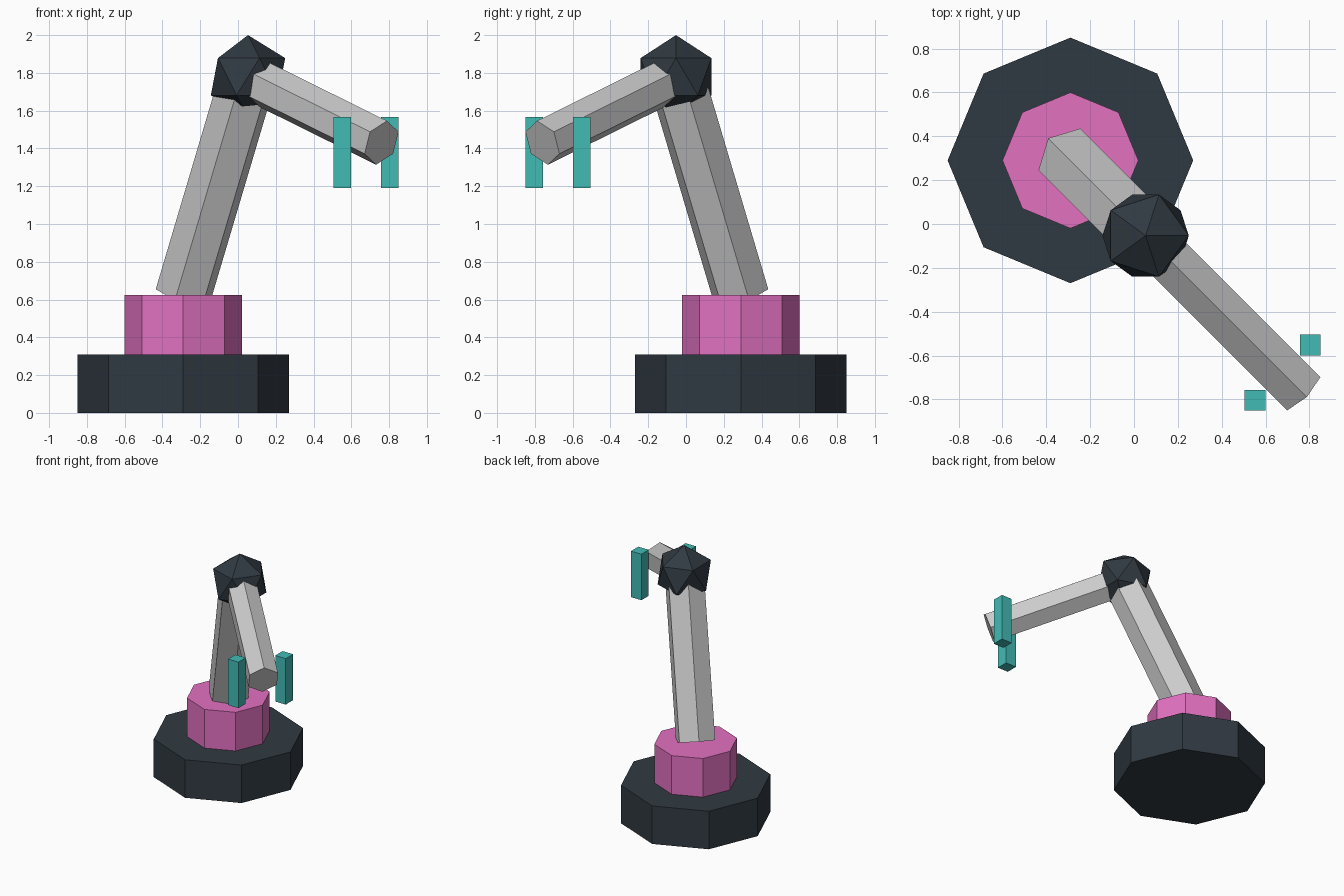
import bpy, bmesh
from math import cos, sin, tau
from mathutils import Vector

if "Cube" in bpy.data.objects:
    bpy.data.objects.remove(bpy.data.objects["Cube"])


def material(name, rgb):
    m = bpy.data.materials.new(name)
    m.diffuse_color = (*rgb, 1)
    m.use_nodes = True
    m.node_tree.nodes["Principled BSDF"].inputs["Base Color"].default_value = m.diffuse_color
    return m


DARK = material("dark_slate", (0.03, 0.042, 0.054))
PINK = material("pink", (0.76, 0.165, 0.53))
TEAL = material("teal", (0.055, 0.50, 0.46))


def add_object(name, bm, mat=None):
    bmesh.ops.recalc_face_normals(bm, faces=bm.faces)
    me = bpy.data.meshes.new(name)
    bm.to_mesh(me)
    bm.free()
    ob = bpy.data.objects.new(name, me)
    bpy.context.collection.objects.link(ob)
    if mat:
        me.materials.append(mat)
    return ob


def prism(name, start, end, radius, sides, side_dir, mat=None):
    """Regular prism from start to end, with a corner lying along side_dir x axis x axis."""
    start, end = Vector(start), Vector(end)
    axis = (end - start).normalized()
    v = Vector(side_dir).normalized()
    u = v.cross(axis)
    bm = bmesh.new()
    rings = []
    for p in (start, end):
        rings.append([bm.verts.new(p + radius * (cos(tau * i / sides) * u + sin(tau * i / sides) * v))
                      for i in range(sides)])
        bm.faces.new(rings[-1])
    for i in range(sides):
        j = (i + 1) % sides
        bm.faces.new((rings[0][i], rings[0][j], rings[1][j], rings[1][i]))
    return add_object(name, bm, mat)


C = 0.29                        # base offset along the diagonal
JOINT = (0.053, -0.053, 1.78)
ACROSS = (1, 1, 0)              # horizontal direction across the arm

# Base and turntable
prism("base", (-C, C, 0), (-C, C, 0.31), 0.56, 8, (0, 1, 0), DARK)
prism("turntable", (-C, C, 0.31), (-C, C, 0.625), 0.31, 8, (0, 1, 0), PINK)

# Arm segments
prism("upper_arm", (-C, C, 0.625), JOINT, 0.155, 6, ACROSS)
prism("forearm", JOINT, (0.76, -0.76, 1.43), 0.123, 6, ACROSS)

# Elbow joint
bm = bmesh.new()
bmesh.ops.create_icosphere(bm, subdivisions=1, radius=0.22)
bmesh.ops.translate(bm, verts=bm.verts, vec=JOINT)
add_object("elbow_joint", bm, DARK)

# Gripper fingers
for side, x, y in (("left", 0.552, -0.803), ("right", 0.803, -0.552)):
    bm = bmesh.new()
    bmesh.ops.create_cube(bm, size=1)
    bmesh.ops.scale(bm, verts=bm.verts, vec=(0.094, 0.094, 0.375))
    bmesh.ops.translate(bm, verts=bm.verts, vec=(x, y, 1.378))
    add_object(side + "_gripper_finger", bm, TEAL)
